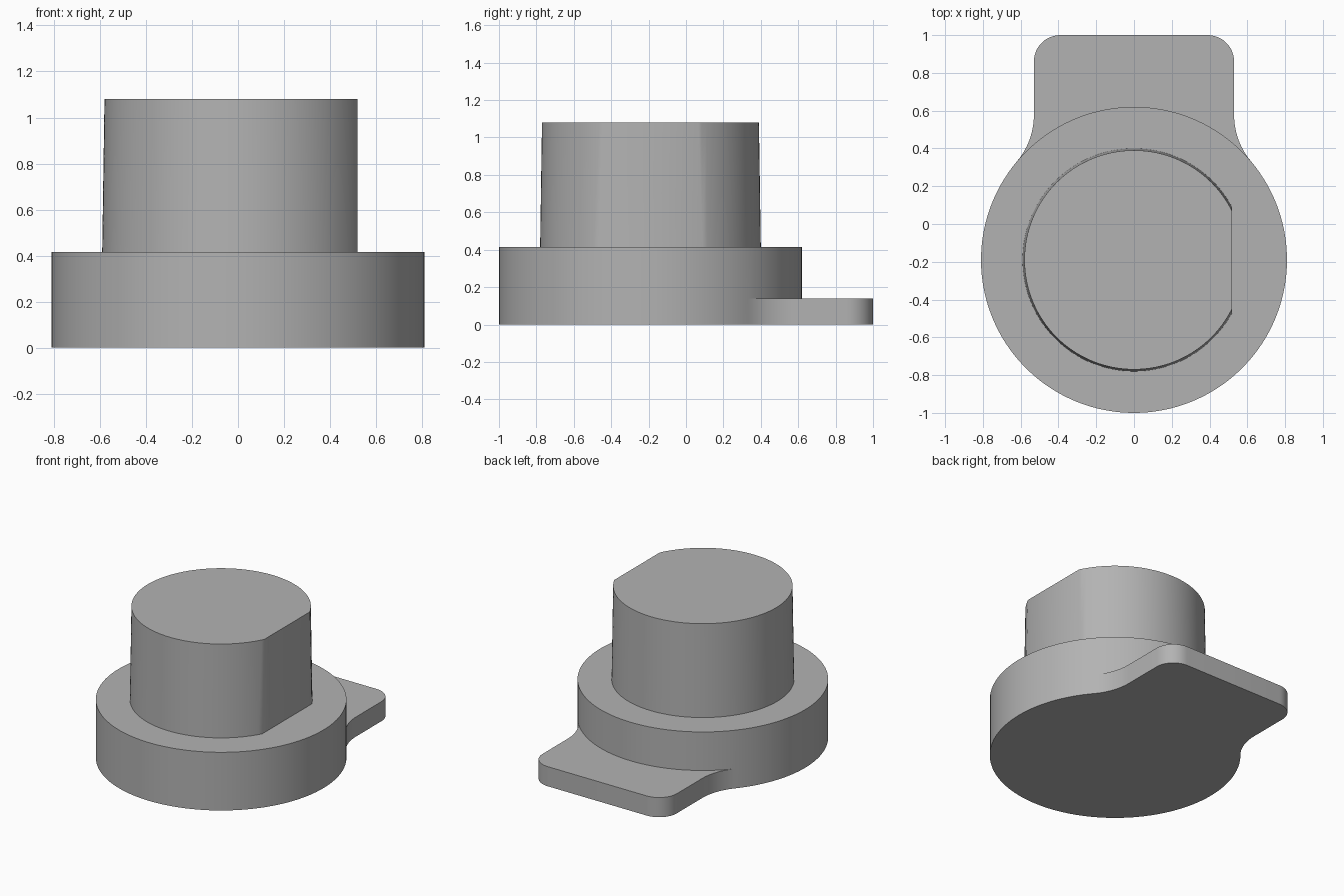
import bpy, bmesh
from math import sin, cos, pi, sqrt, atan2, radians

cube = bpy.data.objects.get("Cube")
if cube:
    bpy.data.objects.remove(cube, do_unlink=True)

CY = -0.19                                  # axis of the round parts
R, BASE_H, TAB_H, TOP = 0.81, 0.415, 0.14, 1.08
HALF, CORNER, FILLET = 0.53, 0.14, 0.38     # tab half width and radii

grey = bpy.data.materials.new("plain grey")
grey.use_nodes = True
COLOUR = (0.45, 0.45, 0.45, 1)
grey.diffuse_color = COLOUR
grey.node_tree.nodes["Principled BSDF"].inputs["Base Color"].default_value = COLOUR


def arc(cx, cy, r, a0, a1, n):
    steps = [a0 + (a1 - a0) * i / n for i in range(n + 1)]
    return [(cx + r * cos(a), cy + r * sin(a)) for a in steps]


def finish(name, bm):
    bmesh.ops.remove_doubles(bm, verts=bm.verts, dist=1e-4)
    bmesh.ops.recalc_face_normals(bm, faces=bm.faces)
    mesh = bpy.data.meshes.new(name)
    bm.to_mesh(mesh)
    bm.free()
    mesh.materials.append(grey)
    obj = bpy.data.objects.new(name, mesh)
    bpy.context.collection.objects.link(obj)
    bpy.ops.object.select_all(action='DESELECT')
    obj.select_set(True)
    bpy.context.view_layer.objects.active = obj
    bpy.ops.object.shade_smooth_by_angle(angle=radians(30))


def cap(bm, path, z):
    bm.faces.new([bm.verts.new((x, y, z)) for x, y in path])


def wall(bm, path, z0, z1):
    for (ax, ay), (bx, by) in zip(path, path[1:]):
        corners = ((ax, ay, z0), (bx, by, z0), (bx, by, z1), (ax, ay, z1))
        bm.faces.new([bm.verts.new(c) for c in corners])


# Tab outline: concave fillet off the disc, straight side, rounded corner
fx = HALF + FILLET
fy = CY + sqrt((R + FILLET) ** 2 - fx ** 2)
meet = atan2(fy - CY, fx)
side = arc(fx, fy, FILLET, pi + meet, pi, 14)
side += arc(HALF - CORNER, 1 - CORNER, CORNER, 0, pi / 2, 12)
tab = side + [(-x, y) for x, y in reversed(side)]

# Flanged base with the pull tab in one piece
front = arc(0, CY, R, pi - meet, 2 * pi + meet, 96)
back = arc(0, CY, R, meet, pi - meet, 40)
bm = bmesh.new()
cap(bm, front[:-1] + tab[:-1], 0)
wall(bm, front, 0, TAB_H)
wall(bm, front, TAB_H, BASE_H)
wall(bm, tab, 0, TAB_H)
wall(bm, back, TAB_H, BASE_H)
cap(bm, tab + back[-2:0:-1], TAB_H)
cap(bm, front[:-1] + back[:-1], BASE_H)
finish("base_with_tab", bm)

# Tapered plug with one side cut flat
bm = bmesh.new()
bmesh.ops.create_cone(bm, cap_ends=True, segments=128, radius1=0.59, radius2=0.58,
                      depth=TOP - BASE_H)
bmesh.ops.translate(bm, verts=bm.verts, vec=(0, CY, (TOP + BASE_H) / 2))
cut = bmesh.ops.bisect_plane(bm, geom=bm.verts[:] + bm.edges[:] + bm.faces[:],
                             plane_co=(0.52, 0, 0), plane_no=(1, 0, 0), clear_outer=True)
bmesh.ops.holes_fill(bm, edges=[e for e in bm.edges if e.is_boundary])
finish("plug", bm)
